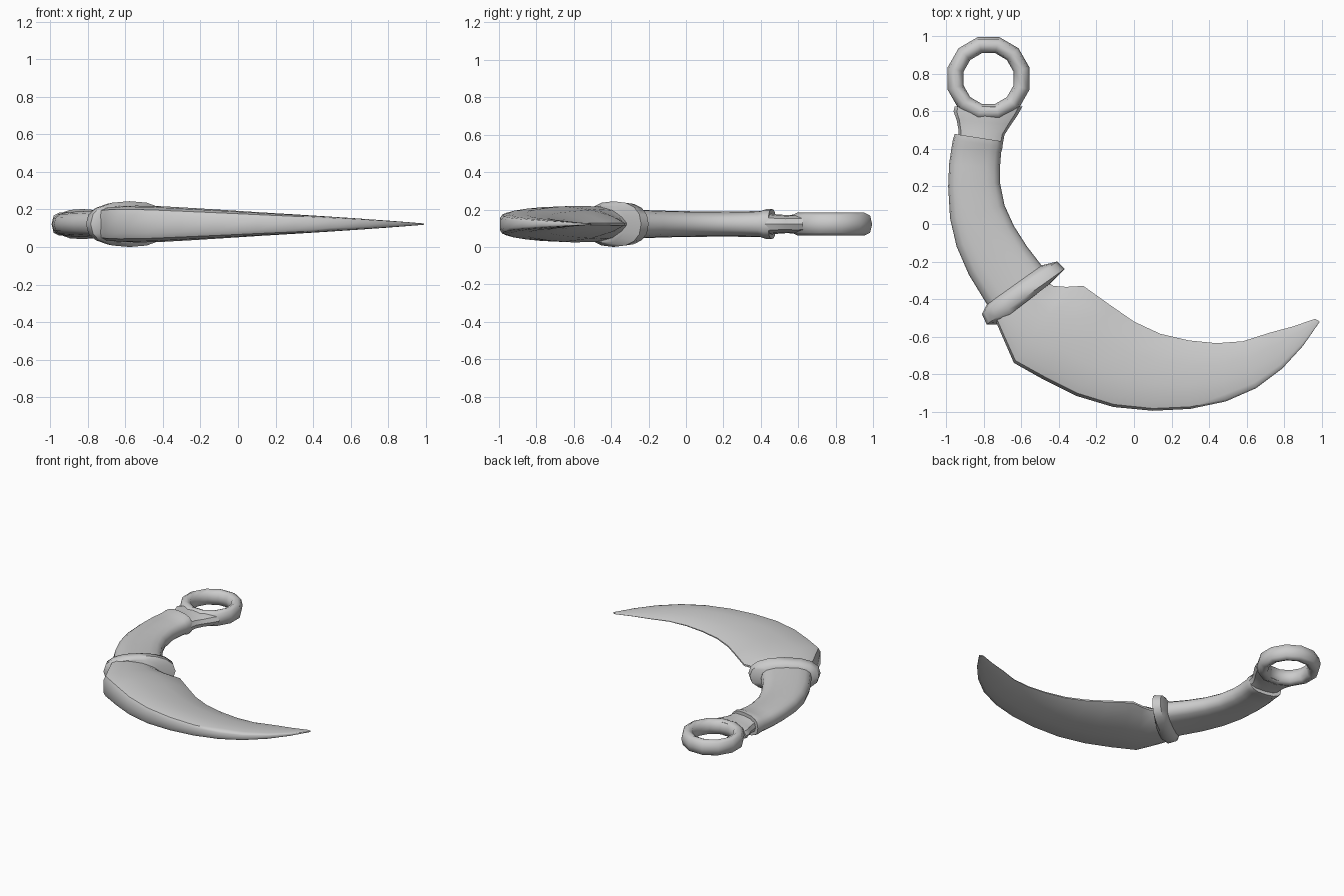
import bpy, bmesh, math
from math import cos, sin, pi, radians

ZC = 0.122  # mid-plane height of the whole knife


def rounded(n=12, p=0.8):
    """Rounded section: (position 0..1 from outer to inner side, height -1..1)."""
    pts = []
    for i in range(n):
        a = 2 * pi * i / n
        c, s = cos(a), sin(a)
        pts.append((0.5 - 0.5 * math.copysign(abs(c) ** p, c),
                    math.copysign(abs(s) ** p, s) if abs(s) > 1e-6 else 0))
    return pts


def loft(name, stations, section, closed=False, angle=40):
    """Skin a section over stations (outer x, outer y, inner x, inner y, half thickness)."""
    bm = bmesh.new()
    rings = []
    for ox, oy, ix, iy, h in stations:
        rings.append([bm.verts.new((ox + (ix - ox) * t, oy + (iy - oy) * t, ZC + h * z))
                      for t, z in section])
    n = len(section)
    pairs = list(zip(rings, rings[1:]))
    if closed:
        pairs.append((rings[-1], rings[0]))
    else:
        bm.faces.new(rings[0])
        bm.faces.new(rings[-1])
    for a, b in pairs:
        for i in range(n):
            j = (i + 1) % n
            bm.faces.new((a[i], a[j], b[j], b[i]))
    bmesh.ops.recalc_face_normals(bm, faces=bm.faces)
    mesh = bpy.data.meshes.new(name)
    bm.to_mesh(mesh)
    bm.free()
    ob = bpy.data.objects.new(name, mesh)
    bpy.context.collection.objects.link(ob)
    bpy.ops.object.select_all(action='DESELECT')
    ob.select_set(True)
    bpy.context.view_layer.objects.active = ob
    bpy.ops.object.shade_smooth_by_angle(angle=radians(angle))
    return ob


# Blade: thick rounded spine tapering to the inner cutting edge
half = [(0, 0.5), (0.03, 0.8), (0.12, 0.95), (0.35, 1.0), (0.65, 0.8), (0.88, 0.42), (1, 0.07)]
blade_section = half + [(t, -z) for t, z in reversed(half)]
loft("blade", [
    (-0.74, -0.51, -0.46, -0.31, 0.09),
    (-0.71, -0.58, -0.43, -0.33, 0.095),
    (-0.64, -0.74, -0.36, -0.335, 0.098),
    (-0.48, -0.83, -0.27, -0.33, 0.095),
    (-0.31, -0.915, -0.13, -0.43, 0.086),
    (-0.11, -0.975, 0.00, -0.52, 0.075),
    (0.10, -0.995, 0.14, -0.585, 0.063),
    (0.30, -0.985, 0.29, -0.62, 0.052),
    (0.49, -0.945, 0.44, -0.635, 0.041),
    (0.65, -0.875, 0.58, -0.625, 0.031),
    (0.79, -0.77, 0.72, -0.58, 0.021),
    (0.90, -0.65, 0.85, -0.545, 0.012),
    (0.99, -0.52, 0.965, -0.505, 0.004),
], blade_section)

# Guard collar
loft("guard", [
    (-0.785, -0.43, -0.49, -0.22, 0.085),
    (-0.81, -0.48, -0.41, -0.20, 0.115),
    (-0.785, -0.535, -0.37, -0.24, 0.122),
    (-0.73, -0.535, -0.45, -0.32, 0.1),
], rounded(16, 0.85), angle=50)

# Curved grip with a small lip at the ring end
loft("grip", [
    (-0.955, 0.48, -0.70, 0.44, 0.08),
    (-0.965, 0.45, -0.70, 0.41, 0.08),
    (-0.97, 0.42, -0.708, 0.38, 0.07),
    (-0.985, 0.32, -0.714, 0.30, 0.068),
    (-0.99, 0.20, -0.714, 0.22, 0.067),
    (-0.98, 0.03, -0.69, 0.10, 0.068),
    (-0.945, -0.12, -0.64, -0.01, 0.07),
    (-0.88, -0.27, -0.57, -0.12, 0.074),
    (-0.77, -0.45, -0.47, -0.25, 0.082),
], rounded(16, 0.75))

# Neck joining grip and finger ring
loft("neck", [
    (-0.935, 0.44, -0.70, 0.42, 0.058),
    (-0.935, 0.50, -0.69, 0.475, 0.052),
    (-0.945, 0.555, -0.655, 0.53, 0.048),
    (-0.962, 0.60, -0.62, 0.58, 0.052),
    (-0.955, 0.625, -0.595, 0.625, 0.05),
], rounded(12, 0.75))

# Twelve-sided finger ring
cx, cy = -0.775, 0.775
ring = []
for i in range(12):
    a = 2 * pi * i / 12 + pi / 12
    c, s = cos(a), sin(a)
    ring.append((cx + 0.226 * c, cy + 0.228 * s, cx + 0.138 * c, cy + 0.14 * s, 0.062))
loft("finger_ring", ring, rounded(8, 0.85), closed=True, angle=60)
